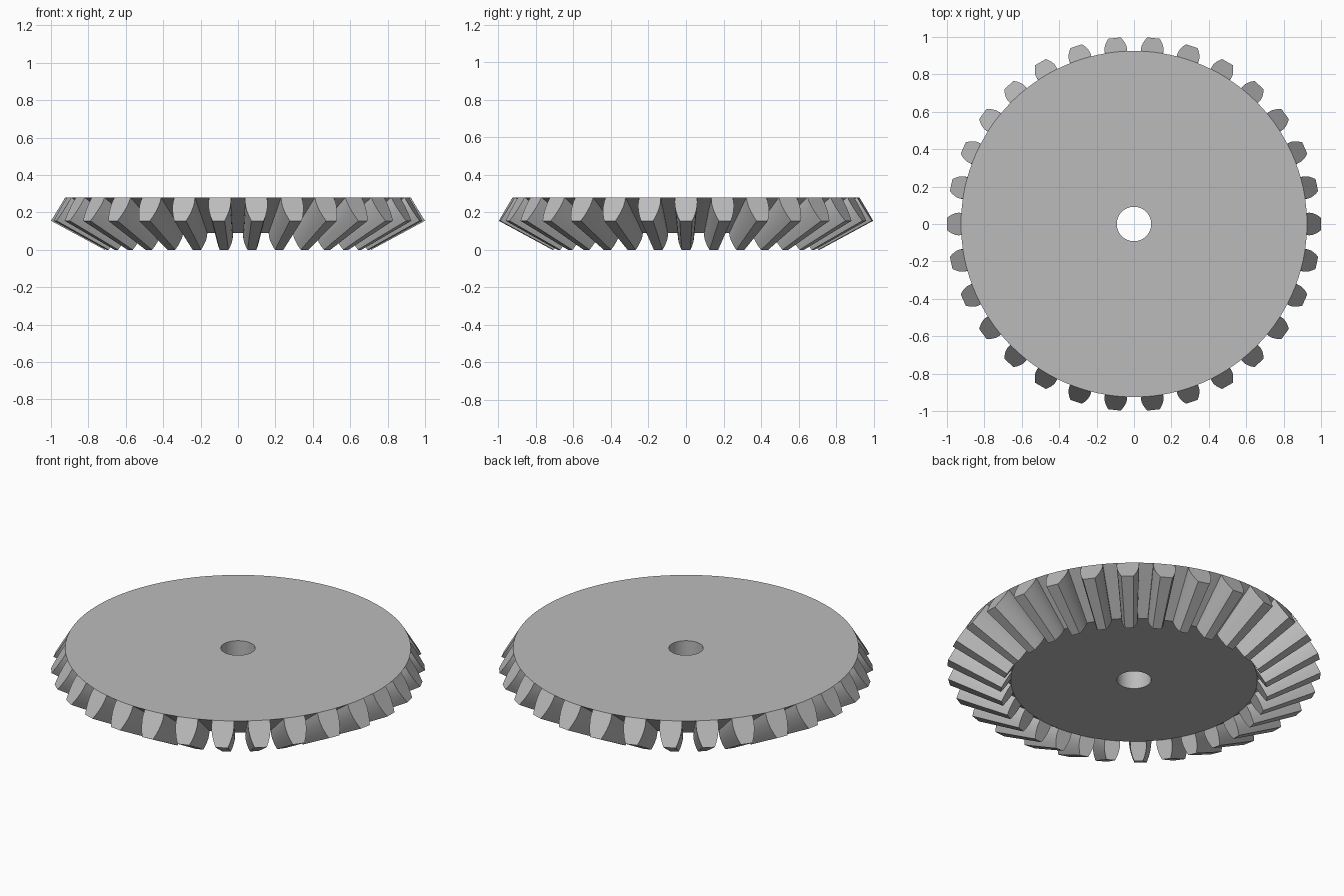
import bpy, bmesh
from math import cos, sin, pi

cube = bpy.data.objects.get("Cube")
if cube:
    bpy.data.objects.remove(cube, do_unlink=True)

TEETH = 30
PITCH = 2 * pi / TEETH
APEX = -0.385                 # height of the point all tooth lines run to
SCALE = 0.713                 # size of the small tooth end against the large end
ROOT_R, ROOT_Z = 0.925, 0.28
TIP_R, TIP_Z = 1.0, 0.155
BORE_R = 0.092
# Tooth flank: fraction of tooth height, half width
FLANK = [(0, 0.058), (0.2, 0.0605), (0.4, 0.0585), (0.6, 0.053), (0.8, 0.0445), (1, 0.033)]

bm = bmesh.new()


def point(t, angle, s):
    """Point at tooth height t, shrunk toward the apex by s."""
    r = ROOT_R + t * (TIP_R - ROOT_R)
    z = ROOT_Z + t * (TIP_Z - ROOT_Z)
    return bm.verts.new((s * r * cos(angle), s * r * sin(angle), APEX + s * (z - APEX)))


def strip(a, b, closed=True):
    """Quads between two equal rows of vertices."""
    n = len(a)
    for i in range(n if closed else n - 1):
        j = (i + 1) % n
        bm.faces.new((a[i], a[j], b[j], b[i]))


def gear_end(s):
    """One end of the gear: toothed outline, tooth end faces, flat disc and bore rim."""
    outline, root = [], []
    for i in range(TEETH):
        c = i * PITCH
        right = [point(t, c - w / (ROOT_R + t * (TIP_R - ROOT_R)), s) for t, w in FLANK]
        left = [point(t, c + w / (ROOT_R + t * (TIP_R - ROOT_R)), s) for t, w in reversed(FLANK)]
        middle = point(0, c, s)
        gap = point(0, c + PITCH / 2, s)
        bm.faces.new(right + left + [middle])
        outline += right + left + [gap]
        root += [right[0], middle, left[-1], gap]
    bore = []
    for v in root:
        k = BORE_R / v.co.xy.length
        bore.append(bm.verts.new((v.co.x * k, v.co.y * k, v.co.z)))
    strip(root, bore)
    return outline, bore


# Large upper end, small lower end, then tooth flanks and bore wall
top_outline, top_bore = gear_end(1)
low_outline, low_bore = gear_end(SCALE)
strip(top_outline, low_outline)
strip(top_bore, low_bore)
bmesh.ops.recalc_face_normals(bm, faces=bm.faces)

mesh = bpy.data.meshes.new("bevel_gear")
bm.to_mesh(mesh)
bm.free()
gear = bpy.data.objects.new("bevel_gear", mesh)
bpy.context.collection.objects.link(gear)

# Plain grey metal
grey = bpy.data.materials.new("grey_metal")
grey.use_nodes = True
grey.diffuse_color = (0.5, 0.5, 0.5, 1)
grey.node_tree.nodes["Principled BSDF"].inputs["Base Color"].default_value = (0.5, 0.5, 0.5, 1)
mesh.materials.append(grey)

# Smooth curved flanks and bore, crisp tooth edges
bpy.ops.object.select_all(action="DESELECT")
gear.select_set(True)
bpy.context.view_layer.objects.active = gear
bpy.ops.object.shade_smooth_by_angle(angle=pi / 7)
